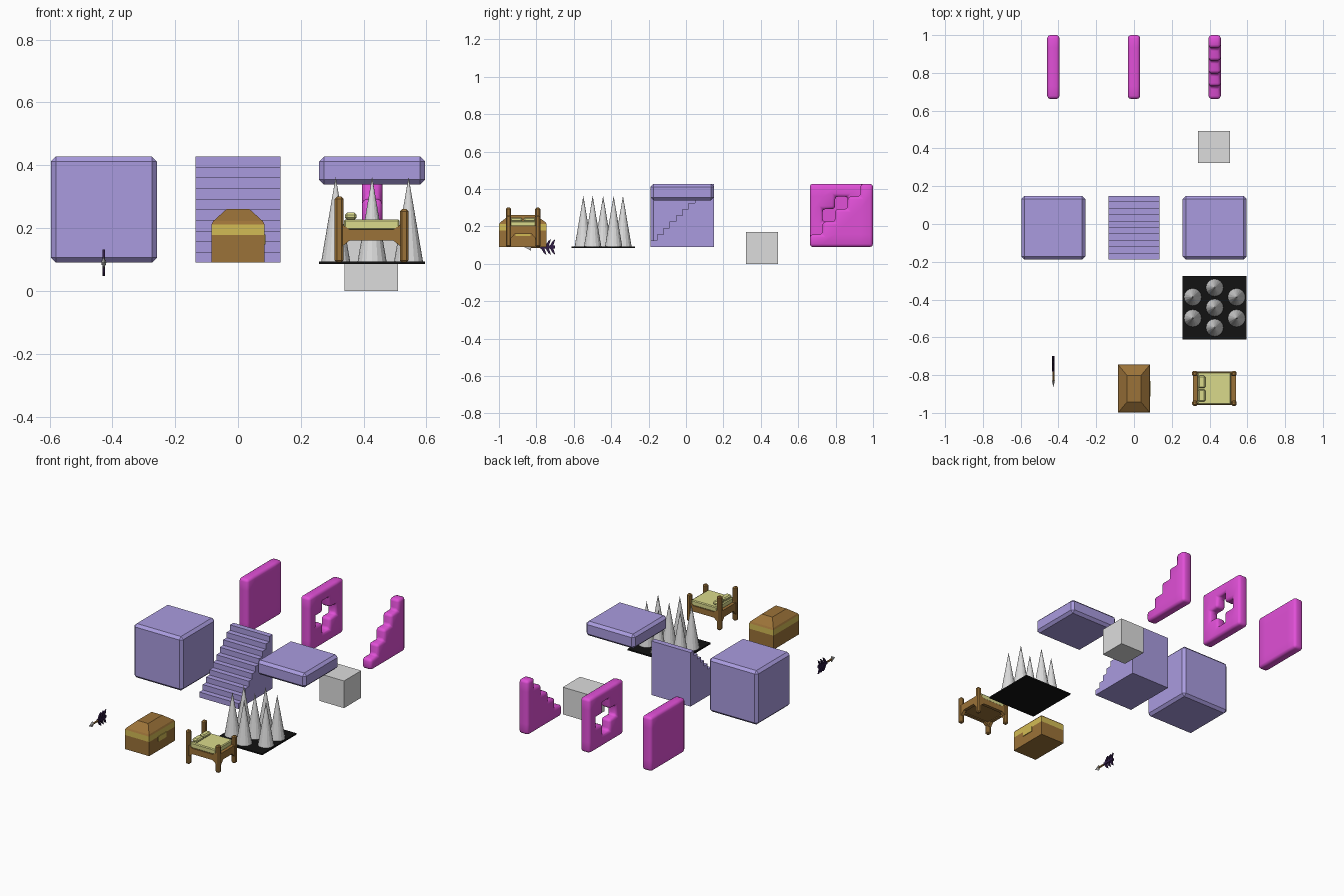
import bpy, bmesh, math
from mathutils import Matrix, Vector

cube = bpy.data.objects.get("Cube")
if cube:
    bpy.data.objects.remove(cube, do_unlink=True)


def material(name, r, g, b):
    m = bpy.data.materials.new(name)
    m.use_nodes = True
    m.diffuse_color = (r, g, b, 1)
    m.node_tree.nodes["Principled BSDF"].inputs["Base Color"].default_value = (r, g, b, 1)
    return m


LAVENDER = material("lavender", .40, .33, .74)
PINK = material("pink", .75, .08, .68)
WOOD = material("wood brown", .33, .17, .04)
GOLD = material("gold", .65, .50, .09)
LINEN = material("pale yellow linen", .70, .70, .26)
BLACK = material("black", .006, .006, .006)
GREY = material("light grey", .72, .72, .72)
PLUM = material("dark plum", .03, .012, .06)


def finish(bm, name, mat, bevel=0, segments=1, smooth=False):
    """Turn a bmesh into an object, with optional bevelled edges."""
    bmesh.ops.recalc_face_normals(bm, faces=bm.faces)
    for f in bm.faces:
        f.smooth = smooth
    me = bpy.data.meshes.new(name)
    bm.to_mesh(me)
    bm.free()
    me.materials.append(mat)
    ob = bpy.data.objects.new(name, me)
    bpy.context.collection.objects.link(ob)
    if bevel:
        mod = ob.modifiers.new("bevel", 'BEVEL')
        mod.width, mod.segments = bevel, segments
        mod.limit_method, mod.angle_limit = 'ANGLE', math.radians(30)
    return ob


def box(name, mat, x, y, z, bevel=0, segments=1, smooth=False):
    """Box from (min, max) ranges."""
    bm = bmesh.new()
    mid = Vector([(a + b) / 2 for a, b in (x, y, z)])
    size = [b - a for a, b in (x, y, z)]
    bmesh.ops.create_cube(bm, size=1, matrix=Matrix.Translation(mid) @ Matrix.Diagonal((*size, 1)))
    return finish(bm, name, mat, bevel, segments, smooth)


def prism(name, mat, outline, axis, lo, hi, bevel=0):
    """Extrude a 2D outline along x (outline in y,z) or y (outline in x,z)."""
    bm = bmesh.new()
    place = (lambda u, v: (lo, u, v)) if axis == 'x' else (lambda u, v: (u, lo, v))
    face = bm.faces.new([bm.verts.new(place(u, v)) for u, v in outline])
    ext = bmesh.ops.extrude_face_region(bm, geom=[face])
    shift = Vector((hi - lo, 0, 0)) if axis == 'x' else Vector((0, hi - lo, 0))
    bmesh.ops.translate(bm, vec=shift, verts=[g for g in ext["geom"] if isinstance(g, bmesh.types.BMVert)])
    return finish(bm, name, mat, bevel)


def grid_wall(name, x, solid):
    """Soft-edged wall made of the cells of a 5 x 5 grid for which solid(col, row) holds."""
    bm = bmesh.new()
    cell, thick = .0676, .065
    verts = {}

    def vert(i, j):
        if (i, j) not in verts:
            verts[i, j] = bm.verts.new((x - thick / 2, .662 + i * cell, BASE + j * cell))
        return verts[i, j]

    for i in range(5):
        for j in range(5):
            if solid(i, j):
                bm.faces.new([vert(i, j), vert(i + 1, j), vert(i + 1, j + 1), vert(i, j + 1)])
    ext = bmesh.ops.extrude_face_region(bm, geom=bm.faces[:])
    bmesh.ops.translate(bm, vec=(thick, 0, 0), verts=[g for g in ext["geom"] if isinstance(g, bmesh.types.BMVert)])
    finish(bm, name, PINK, .016, 2, True)


BASE, TOP, COL = .09, .428, .427
FRONT, BACK = -.189, .149

# Lavender blocks: full block, half-height top slab, staircase
box("large_block", LAVENDER, (-COL - .169, -COL + .169), (FRONT, BACK), (BASE, TOP), .016)
box("slab_block", LAVENDER, (COL - .169, COL + .169), (FRONT, BACK), (.338, TOP), .016)
step = (TOP - BASE) / 10
outline = [(BACK, BASE), (FRONT, BASE)]
for i in range(10):
    outline += [(FRONT + i * step, BASE + (i + 1) * step), (FRONT + (i + 1) * step, BASE + (i + 1) * step)]
prism("staircase", LAVENDER, outline, 'x', -.136, .136)

# Plain grey cube
box("grey_cube", GREY, (.339, .509), (.322, .492), (0, .17))

# Pink walls: solid, with a cross-shaped opening, stepped
grid_wall("solid_wall", -COL, lambda i, j: True)
grid_wall("wall_with_opening", 0, lambda i, j: abs(i - 2) + abs(j - 2) > 1)
grid_wall("stepped_wall", COL, lambda i, j: j <= i)

# Spike trap
TRAP_Y = -.443
box("spike_plate", BLACK, (COL - .169, COL + .169), (TRAP_Y - .169, TRAP_Y + .169), (.085, .094))
spots = [(0, 0), (0, .106), (0, -.106)] + [(sx * .116, sy * .056) for sx in (-1, 1) for sy in (-1, 1)]
for n, (dx, dy) in enumerate(spots):
    bm = bmesh.new()
    bmesh.ops.create_cone(bm, cap_ends=True, segments=16, radius1=.046, radius2=0, depth=.27,
                          matrix=Matrix.Translation((COL + dx, TRAP_Y + dy, .229)))
    finish(bm, f"spike_{n + 1}", GREY)

# Chest: body, gold band, hipped lid, clasp
CX, CY = .084, .127
MID = -.872
box("chest_body", WOOD, (-CX, CX), (MID - CY, MID + CY), (BASE, .178))
box("chest_band", GOLD, (-CX, CX), (MID - CY, MID + CY), (.178, .212))
bm = bmesh.new()
rings = [[bm.verts.new((sx * w, MID + sy * d, z)) for sx, sy in ((-1, -1), (1, -1), (1, 1), (-1, 1))]
         for w, d, z in ((CX, CY, .212), (CX - .005, CY - .006, .222), (.037, .07, .26))]
bm.faces.new(rings[0])
bm.faces.new(rings[-1])
for a, b in zip(rings, rings[1:]):
    for k in range(4):
        bm.faces.new([a[k], a[(k + 1) % 4], b[(k + 1) % 4], b[k]])
finish(bm, "chest_lid", WOOD)
box("chest_clasp", GOLD, (CX - .002, CX + .004), (MID - .04, MID + .04), (.148, .18))

# Bed: posts, frame, braces, mattress, pillows
for end, x0, height in (("head", .308, .30), ("foot", .515, .26)):
    for side, y0 in (("right", -.963), ("left", -.806)):
        box(f"{end}_{side}_post", WOOD, (x0, x0 + .028), (y0, y0 + .028), (BASE, height), .007)
    # arched end rail
    prism(f"{end}_rail", WOOD, [(-.94, .13), (-.915, .16), (-.826, .16), (-.80, .13), (-.80, .205), (-.94, .205)],
          'x', x0 + .004, x0 + .024)
for side, y0 in (("right", -.959), ("left", -.802)):
    prism(f"bed_{side}_rail", WOOD,
          [(.33, .14), (.355, .16), (.495, .16), (.52, .14), (.52, .213), (.495, .196), (.355, .196), (.33, .213)],
          'y', y0, y0 + .02)
box("bed_base", WOOD, (.325, .525), (-.95, -.79), (.165, .198))
box("mattress", LINEN, (.337, .514), (-.955, -.785), (.194, .228), .005)
for n, y0 in enumerate((-.941, -.869)):
    box(f"pillow_{n + 1}", LINEN, (.34, .378), (y0, y0 + .066), (.226, .249), .007)

# Arrow: shaft, head, swept feathers
bm = bmesh.new()
bmesh.ops.create_cone(bm, cap_ends=True, segments=6, radius1=.006, radius2=.006, depth=.135,
                      matrix=Matrix.Translation((-COL, -.772, BASE)) @ Matrix.Rotation(math.pi / 2, 4, 'X'))
finish(bm, "arrow_shaft", WOOD)
bm = bmesh.new()
tip = Matrix.Translation((-COL, -.847, BASE)) @ Matrix.Diagonal((.4, 1, 1, 1)) @ Matrix.Rotation(math.pi / 2, 4, 'X')
bmesh.ops.create_cone(bm, cap_ends=True, segments=4, radius1=.02, radius2=0, depth=.036, matrix=tip)
finish(bm, "arrow_head", GREY)
box("feather_spine", PLUM, (-COL - .007, -COL + .007), (-.78, -.70), (BASE - .007, BASE + .007))
for n in range(3):
    y = -.78 + n * .024
    for word, s in (("upper", 1), ("lower", -1)):
        prism(f"{word}_feather_{n + 1}", PLUM,
              [(y, BASE), (y + .02, BASE), (y + .034, BASE + s * .042), (y + .02, BASE + s * .032)],
              'x', -COL - .004, -COL + .004)
